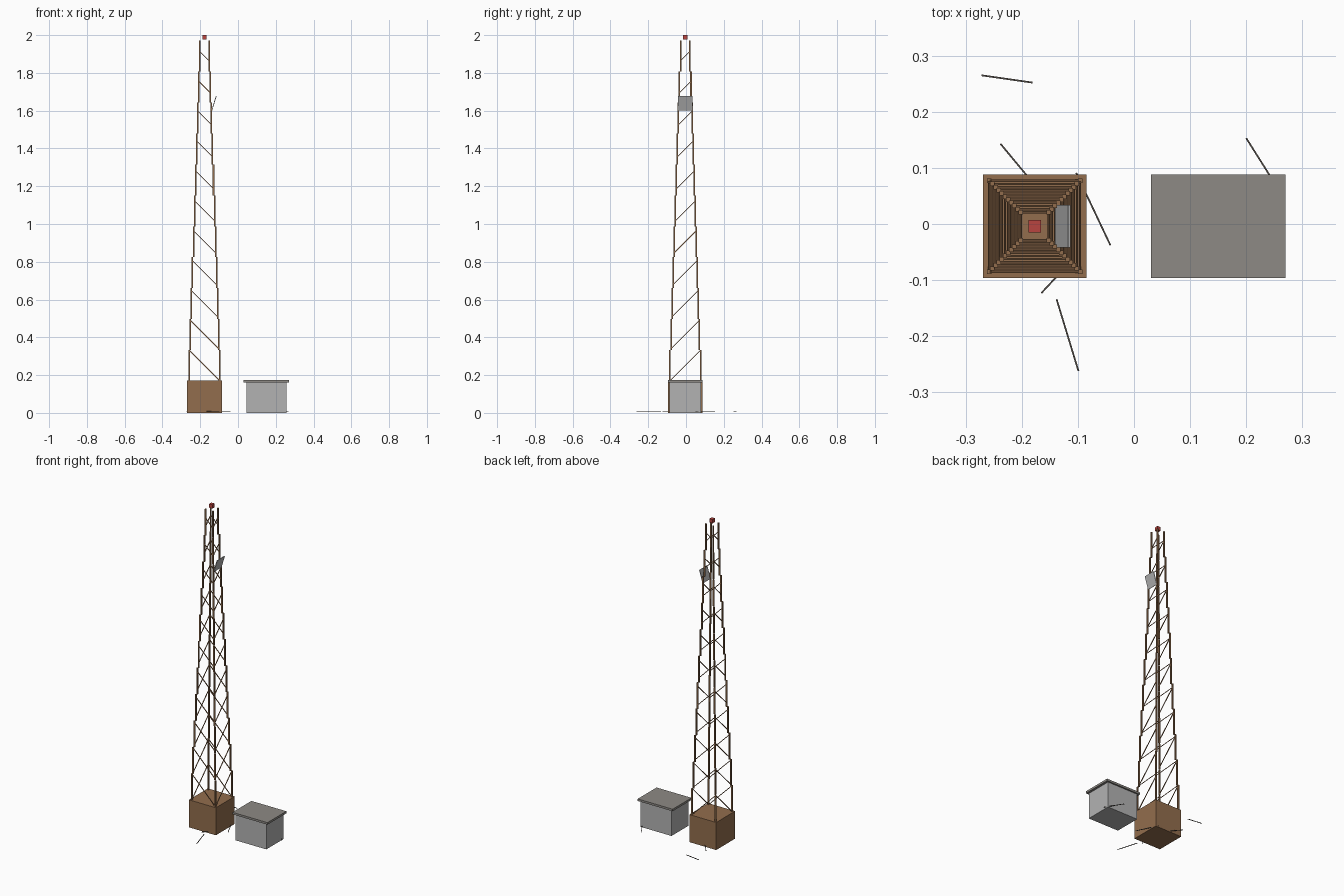
import bpy, math
from mathutils import Vector

if "Cube" in bpy.data.objects:
    bpy.data.objects.remove(bpy.data.objects["Cube"])

CX, CY = -0.177, -0.004      # tower axis


def material(name, rgb):
    m = bpy.data.materials.new(name)
    m.diffuse_color = (*rgb, 1)
    m.use_nodes = True
    m.node_tree.nodes["Principled BSDF"].inputs["Base Color"].default_value = m.diffuse_color
    return m


RUST = material("rust_brown", (0.29, 0.155, 0.075))
RED = material("beacon_red", (0.48, 0.06, 0.05))
WALL = material("wall_grey", (0.45, 0.45, 0.45))
ROOF = material("roof_grey", (0.27, 0.255, 0.235))
DARK = material("dark_debris", (0.08, 0.07, 0.06))


def box(name, loc, size, mat, rot=(0, 0, 0)):
    bpy.ops.mesh.primitive_cube_add(size=1, location=loc, rotation=rot)
    ob = bpy.context.object
    ob.name = name
    ob.scale = size
    ob.data.materials.append(mat)
    return ob


def bar(name, a, b, thick, mat):
    a, b = Vector(a), Vector(b)
    d = b - a
    ob = box(name, (a + b) / 2, (thick, thick, d.length), mat)
    ob.rotation_euler = d.to_track_quat('Z', 'Y').to_euler()
    return ob


# Tower footing
box("tower_base", (CX, CY, 0.0855), (0.185, 0.185, 0.171), RUST)

# Stepped lattice: vertical legs and one 45 degree brace per side on each level
LEVELS, STEP, Z0 = 12, 0.1638, 0.005
for k in range(LEVELS):
    h = 0.0865 - 0.0056 * k
    z = Z0 + STEP * (k + 0.5)
    for sx in (-1, 1):
        for sy in (-1, 1):
            box("tower_leg", (CX + sx * h, CY + sy * h, z), (0.008, 0.008, STEP), RUST)
    if k == 0:
        continue
    for s in (-1, 1):
        bar("brace_x", (CX - h, CY + s * h, z + h), (CX + h, CY + s * h, z - h), 0.004, RUST)
        bar("brace_y", (CX + s * h, CY - h, z - h), (CX + s * h, CY + h, z + h), 0.004, RUST)

# Beacon and tilted panel
box("beacon", (CX, CY, 1.988), (0.022, 0.022, 0.024), RED)
box("antenna_panel", (-0.127, CY, 1.639), (0.004, 0.075, 0.08), WALL, (0, math.radians(17), 0))

# Equipment hut
box("hut_walls", (0.15, CY, 0.081), (0.212, 0.167, 0.162), WALL)
box("hut_roof", (0.15, CY, 0.167), (0.24, 0.185, 0.013), ROOF)

# Loose rods on the ground
for a, b in [((-0.272, 0.265), (-0.181, 0.252)),
             ((-0.238, 0.143), (-0.150, 0.037)),
             ((-0.103, 0.091), (-0.042, -0.038)),
             ((-0.165, -0.123), (-0.097, -0.050)),
             ((-0.138, -0.134), (-0.099, -0.262)),
             ((0.200, 0.153), (0.265, 0.050))]:
    bar("ground_rod", (*a, 0.008), (*b, 0.008), 0.003, DARK)
